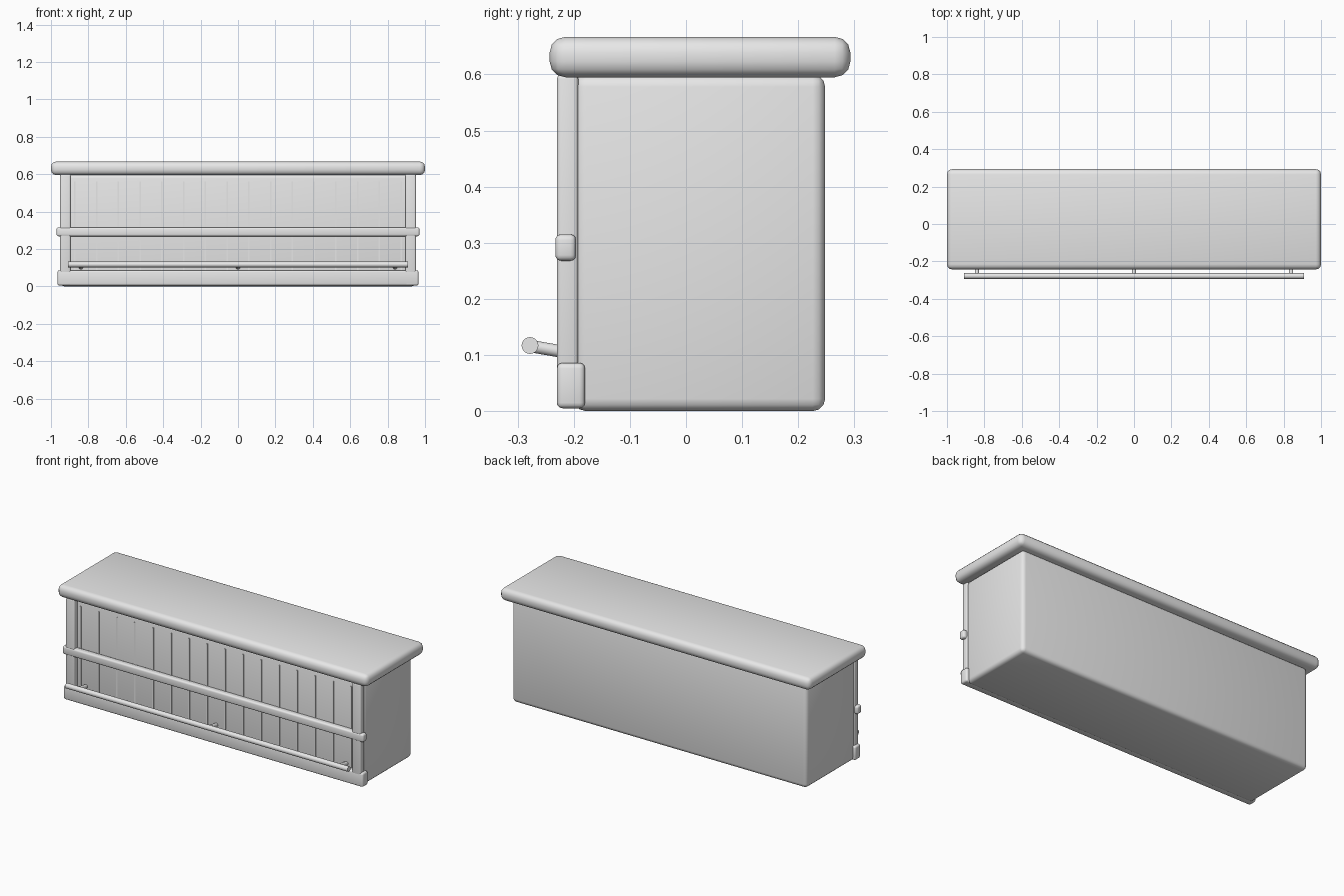
import bpy
import math
from mathutils import Vector

cube = bpy.data.objects.get("Cube")
if cube:
    bpy.data.objects.remove(cube, do_unlink=True)

grey = bpy.data.materials.new("plain_grey")
grey.use_nodes = True
grey.diffuse_color = (0.8, 0.8, 0.8, 1)
grey.node_tree.nodes["Principled BSDF"].inputs["Base Color"].default_value = (0.8, 0.8, 0.8, 1)


def finish(name):
    obj = bpy.context.object
    obj.name = name
    obj.data.materials.append(grey)
    bpy.ops.object.shade_smooth_by_angle(angle=math.radians(35))
    return obj


def box(name, low, high, bevel=0.0):
    """Box between two corners, with optional rounded edges."""
    low, high = Vector(low), Vector(high)
    bpy.ops.mesh.primitive_cube_add(size=1, location=(low + high) / 2)
    bpy.context.object.scale = high - low
    bpy.ops.object.transform_apply(location=False, rotation=False, scale=True)
    if bevel:
        mod = bpy.context.object.modifiers.new("rounded_edges", "BEVEL")
        mod.width = bevel
        mod.segments = 3
        bpy.ops.object.modifier_apply(modifier=mod.name)
    return finish(name)


def rod(name, start, end, radius):
    """Cylinder between two points."""
    start, end = Vector(start), Vector(end)
    axis = end - start
    bpy.ops.mesh.primitive_cylinder_add(
        vertices=20, radius=radius, depth=axis.length, location=(start + end) / 2,
        rotation=axis.to_track_quat("Z", "Y").to_euler())
    return finish(name)


# Main cabinet and overhanging top
box("cabinet_body", (-0.95, -0.2, 0), (0.95, 0.248, 0.6), 0.022)
box("counter_top", (-1, -0.243, 0.595), (1, 0.293, 0.667), 0.028)

# Front trim
box("base_board", (-0.965, -0.23, 0.005), (0.965, -0.18, 0.086), 0.01)
box("middle_rail", (-0.97, -0.233, 0.268), (0.97, -0.196, 0.315), 0.01)
for side, x in (("right", -0.923), ("left", 0.923)):
    box(side + "_post", (x - 0.028, -0.23, 0.006), (x + 0.028, -0.192, 0.6), 0.008)

# Thin battens dividing the front into planks
count = 16
for i in range(count):
    x = -0.872 + i * 1.744 / (count - 1)
    box("plank_batten", (x - 0.004, -0.204, 0.04), (x + 0.004, -0.19, 0.56))

# Foot rail on three slanted brackets
rod("foot_rail", (-0.91, -0.278, 0.117), (0.91, -0.278, 0.117), 0.015)
for x in (-0.84, 0, 0.84):
    rod("foot_rail_bracket", (x, -0.278, 0.116), (x, -0.192, 0.101), 0.011)
